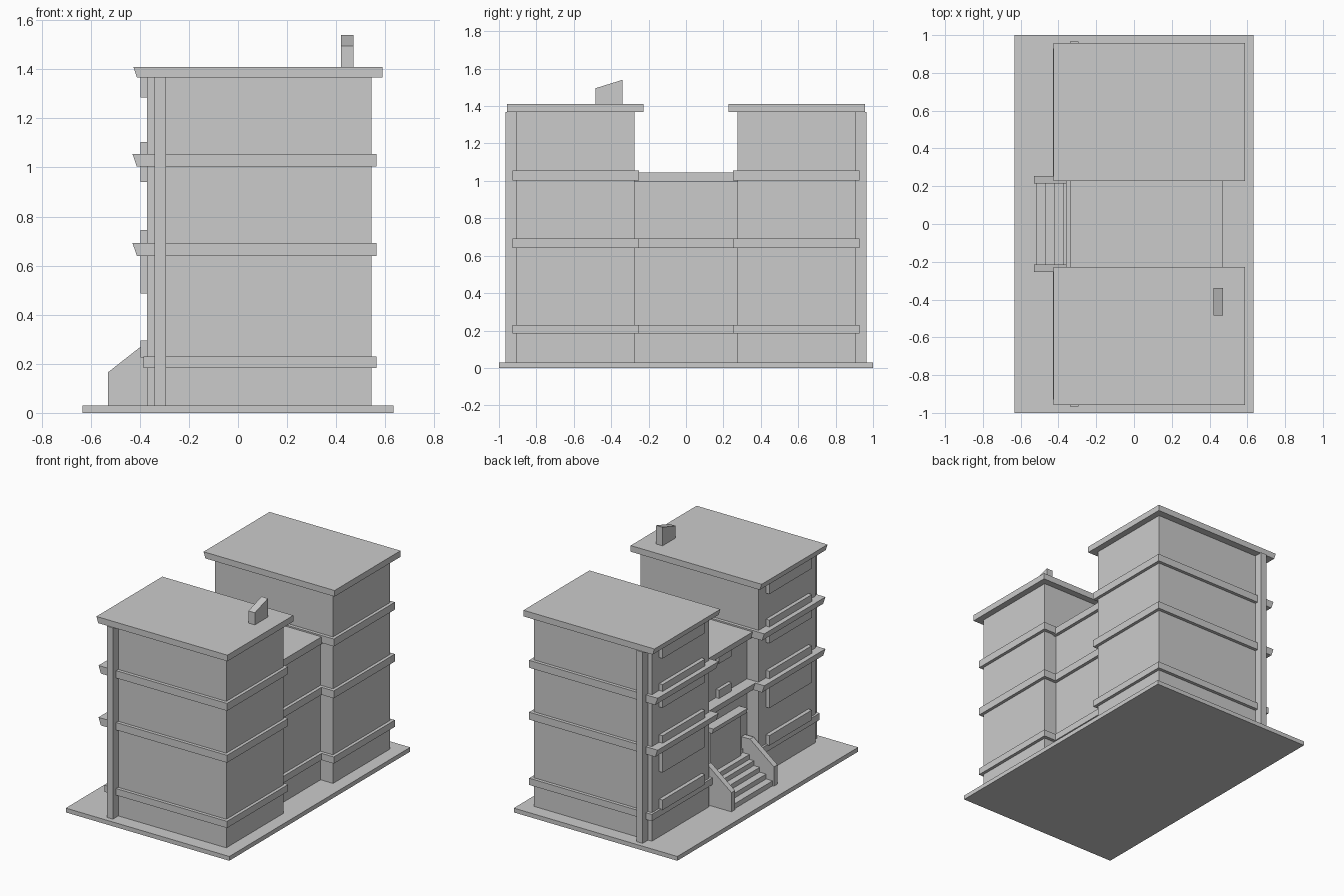
import bpy, bmesh

if "Cube" in bpy.data.objects:
    bpy.data.objects.remove(bpy.data.objects["Cube"])


def prism(name, profile, y0, y1):
    """Extrude an x-z profile along y."""
    bm = bmesh.new()
    face = bm.faces.new([bm.verts.new((x, y0, z)) for x, z in profile])
    new = bmesh.ops.extrude_face_region(bm, geom=[face])["geom"]
    bmesh.ops.translate(bm, vec=(0, y1 - y0, 0),
                        verts=[v for v in new if isinstance(v, bmesh.types.BMVert)])
    bmesh.ops.recalc_face_normals(bm, faces=bm.faces)
    mesh = bpy.data.meshes.new(name)
    bm.to_mesh(mesh)
    bm.free()
    ob = bpy.data.objects.new(name, mesh)
    bpy.context.collection.objects.link(ob)
    return ob


def box(name, x0, x1, y0, y1, z0, z1, lean=0.0):
    """Box whose front (-x) face can lean outward at the top."""
    return prism(name, [(x0 + lean, z0), (x1, z0), (x1, z1), (x0, z1)], y0, y1)


# Ground slab
box("base_slab", -0.633, 0.633, -1, 1, 0, 0.03)

# Two mirrored wings
for side, s in (("left", 1), ("right", -1)):
    def wing(part, x0, x1, ya, yb, z0, z1, lean=0.0):
        y0, y1 = sorted((s * ya, s * yb))
        return box(f"{side}_{part}", x0, x1, y0, y1, z0, z1, lean)

    wing("wing_body", -0.37, 0.543, 0.275, 0.905, 0.03, 1.37)
    wing("corner_pilaster", -0.34, -0.293, 0.9, 0.965, 0.03, 1.368)
    wing("wing_roof", -0.426, 0.588, 0.228, 0.957, 1.367, 1.41, 0.014)

    # String courses, the upper two with leaning front ledges
    wing("plinth_band", -0.385, 0.565, 0.252, 0.928, 0.183, 0.23)
    wing("lower_band", -0.43, 0.565, 0.252, 0.928, 0.64, 0.692, 0.018)
    wing("upper_band", -0.43, 0.565, 0.252, 0.928, 1.003, 1.055, 0.018)

    # Window sills above each band and lintel panels below the next one
    for i, (z0, z1) in enumerate([(0.225, 0.295), (0.69, 0.745), (1.05, 1.103)]):
        wing(f"window_sill_{i}", -0.397, -0.36, 0.355, 0.825, z0, z1)
    for i, (z0, z1) in enumerate([(0.487, 0.645), (0.94, 1.01), (1.285, 1.37)]):
        wing(f"window_lintel_{i}", -0.397, -0.36, 0.355, 0.825, z0, z1)

    # Stair side wall
    y0, y1 = sorted((s * 0.215, s * 0.255))
    prism(f"{side}_stair_wall",
          [(-0.53, 0.03), (-0.27, 0.03), (-0.27, 0.31), (-0.345, 0.31), (-0.53, 0.165)],
          y0, y1)

# Recessed centre block
box("centre_body", -0.28, 0.447, -0.28, 0.28, 0.03, 1.0)
box("centre_roof", -0.34, 0.47, -0.276, 0.276, 0.995, 1.045, 0.015)
box("centre_plinth_band", -0.29, 0.47, -0.276, 0.276, 0.183, 0.23)
box("centre_band", -0.36, 0.47, -0.276, 0.276, 0.64, 0.692, 0.018)
box("centre_window_sill", -0.305, -0.27, -0.07, 0.07, 0.69, 0.75)
box("centre_window_lintel", -0.305, -0.27, -0.07, 0.07, 0.935, 1.0)

# Entrance
box("door", -0.305, -0.27, -0.17, 0.17, 0.2, 0.5)
box("door_hood", -0.345, -0.27, -0.19, 0.19, 0.5, 0.535, 0.01)

# Entrance steps
for i, x in enumerate((-0.52, -0.47, -0.42, -0.375, -0.34)):
    box(f"step_{i + 1}", x, -0.27, -0.22, 0.22, 0.03, 0.065 + 0.034 * i)

# Sloped chimney on one wing
chimney = box("chimney", 0.42, 0.47, -0.485, -0.34, 1.405, 1.495)
for v in chimney.data.vertices:
    if v.co.z > 1.45 and v.co.y > -0.4:
        v.co.z = 1.54
